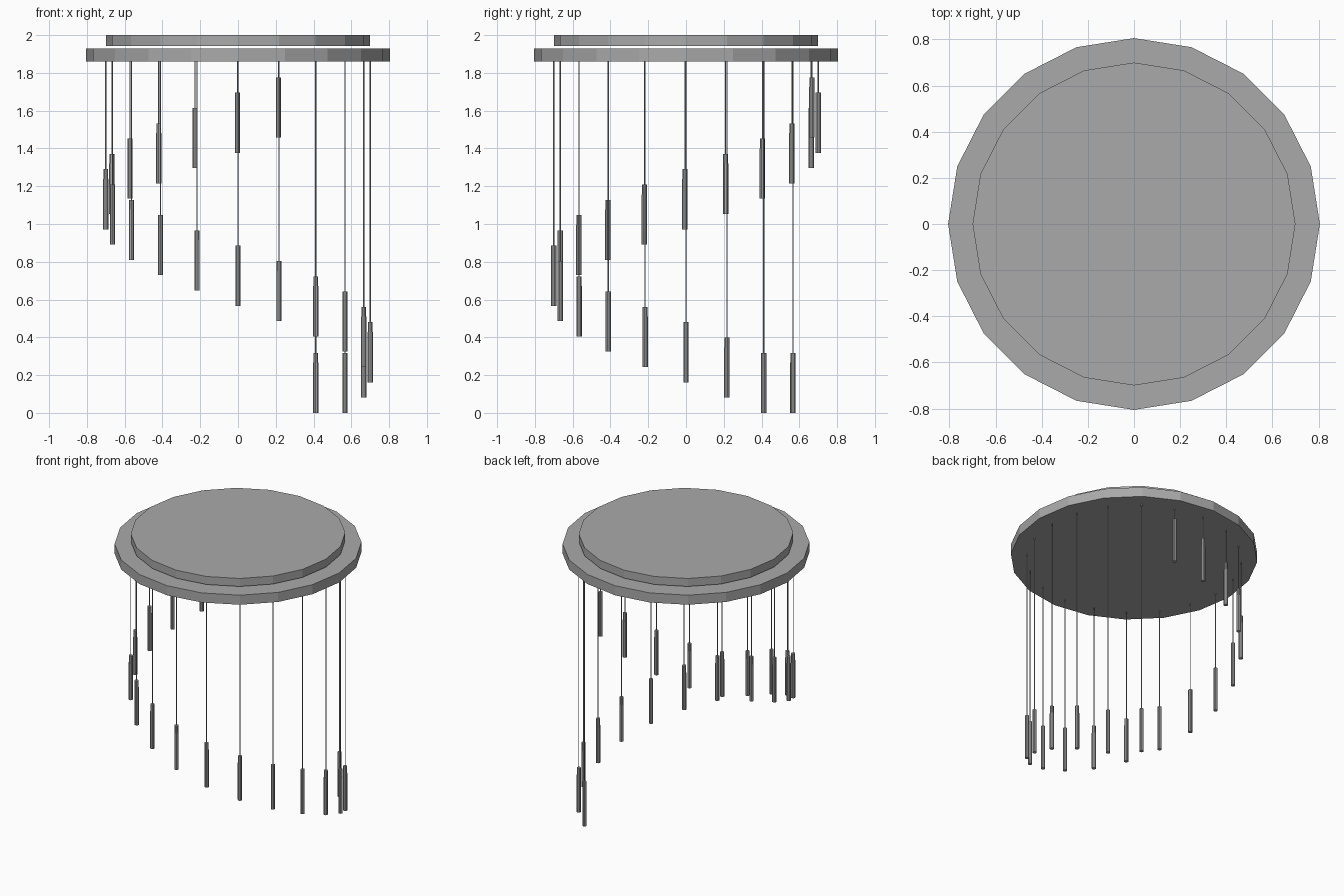
import bpy
import math

if "Cube" in bpy.data.objects:
    bpy.data.objects.remove(bpy.data.objects["Cube"], do_unlink=True)

grey = bpy.data.materials.new("plain grey")
grey.use_nodes = True
COLOUR = (0.4, 0.4, 0.4, 1)
grey.diffuse_color = COLOUR
grey.node_tree.nodes["Principled BSDF"].inputs["Base Color"].default_value = COLOUR


def cylinder(name, x, y, bottom, top, radius, sides):
    bpy.ops.mesh.primitive_cylinder_add(
        vertices=sides, radius=radius, depth=top - bottom,
        location=(x, y, (bottom + top) / 2))
    part = bpy.context.object
    part.name = name
    part.data.materials.append(grey)
    return part


# Stacked ceiling discs with a narrow gap between them
PLATE_BOTTOM = 1.86
cylinder("ceiling_plate", 0, 0, 1.942, 2.0, 0.70, 20)
cylinder("canopy_disc", 0, 0, PLATE_BOTTOM, 1.929, 0.806, 20)

# Ring of pendants descending in a spiral
COUNT = 20
RING = 0.70
LENGTH = 0.318
for i in range(COUNT):
    drift = max(0, 1.2 - 0.12 * i) if i > 1 else 0.2
    angle = math.radians(72 + 18 * i + drift)
    x, y = RING * math.cos(angle), RING * math.sin(angle)
    bottom = max(0, 1.458 - 0.081 * i)
    top = bottom + LENGTH
    cylinder(f"pendant_tube_{i + 1}", x, y, bottom, top - 0.052, 0.0145, 10)
    cylinder(f"pendant_cap_{i + 1}", x, y, top - 0.052, top, 0.0135, 10)
    cylinder(f"cable_{i + 1}", x, y, top, PLATE_BOTTOM, 0.003, 8)
